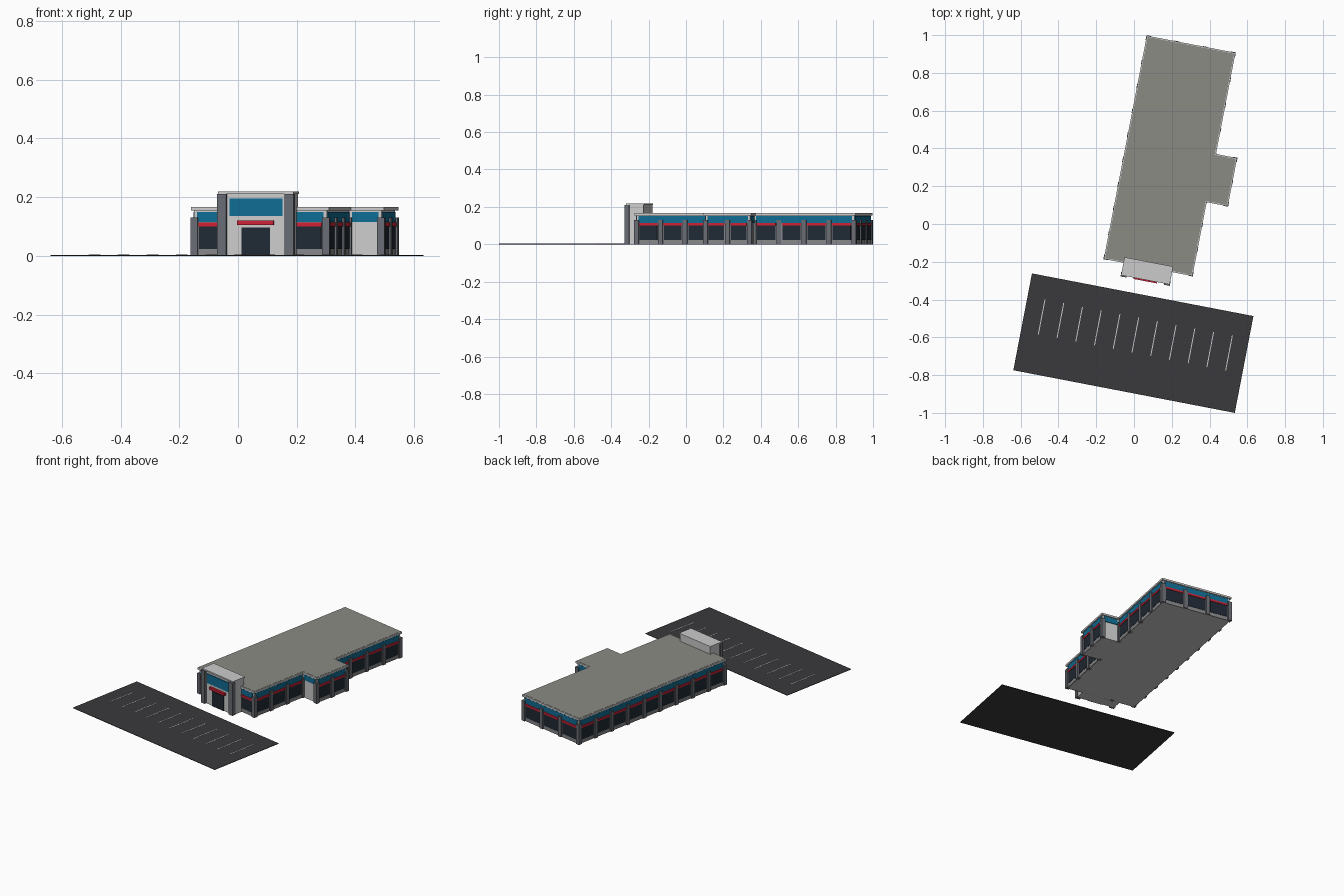
import bpy, bmesh, math
from mathutils import Matrix, Vector

if "Cube" in bpy.data.objects:
    bpy.data.objects.remove(bpy.data.objects["Cube"])

ROT = Matrix.Rotation(math.radians(-10.9), 4, 'Z')   # whole site is turned on the grid
parts = {}


def material(name, r, g, b):
    m = bpy.data.materials.new(name)
    m.diffuse_color = (r, g, b, 1)
    m.use_nodes = True
    m.node_tree.nodes["Principled BSDF"].inputs["Base Color"].default_value = m.diffuse_color
    return m


WALL = material("pale_wall", 0.52, 0.52, 0.52)
STONE = material("dark_stone", 0.14, 0.15, 0.17)
SILL = material("sill_grey", 0.24, 0.24, 0.25)
BLUE = material("blue", 0.005, 0.15, 0.29)
RED = material("red", 0.62, 0.015, 0.035)
GLASS = material("dark_glass", 0.014, 0.022, 0.034)
ROOF = material("roof_grey", 0.26, 0.26, 0.235)
ASPHALT = material("asphalt", 0.042, 0.042, 0.045)
PAINT = material("line_paint", 0.6, 0.6, 0.6)


def part(name, mat):
    return parts.setdefault(name, (bmesh.new(), mat))[0]


def box(name, mat, u0, u1, v0, v1, z0, z1):
    m = (Matrix.Translation(((u0 + u1) / 2, (v0 + v1) / 2, (z0 + z1) / 2))
         @ Matrix.Diagonal((abs(u1 - u0), abs(v1 - v0), z1 - z0, 1)))
    bmesh.ops.create_cube(part(name, mat), size=1, matrix=m)


def footprint(d):
    """Building outline, counter-clockwise, grown outwards by d."""
    u0, u1, u2 = -0.113 - d, 0.347 + d, 0.461 + d
    v0, v1, v2, v3 = -0.203 - d, 0.195 - d, 0.437 + d, 0.983 + d
    return [Vector(p) for p in ((u0, v0), (u1, v0), (u1, v1), (u2, v1),
                                (u2, v2), (u1, v2), (u1, v3), (u0, v3))]


def slab(name, mat, d, z0, z1):
    bm = part(name, mat)
    face = bm.faces.new([bm.verts.new((p.x, p.y, z0)) for p in footprint(d)])
    top = bmesh.ops.extrude_face_region(bm, geom=[face])["geom"]
    bmesh.ops.translate(bm, vec=(0, 0, z1 - z0),
                        verts=[g for g in top if isinstance(g, bmesh.types.BMVert)])
    bmesh.ops.recalc_face_normals(bm, faces=bm.faces)


# Main block and its flat roof
slab("building_walls", WALL, 0, 0, 0.155)
slab("roof_fascia", WALL, 0.009, 0.154, 0.166)
slab("roof_surface", ROOF, 0.003, 0.160, 0.1672)

# Facade bays: pilasters, sills, windows, red strips and the blue band
corners = footprint(0)
bays = [3, 3, 0, 2, 0, 4, 3, 9]
for i, n in enumerate(bays):
    p, q = corners[i], corners[(i + 1) % 8]
    length = (q - p).length
    t = (q - p).normalized()
    out = Vector((t.y, -t.x))

    def panel(name, mat, s0, s1, d0, d1, z0, z1):
        a, b = p + t * s0 + out * d0, p + t * s1 + out * d1
        box(name, mat, a.x, b.x, a.y, b.y, z0, z1)

    panel("blue_band", BLUE, 0.011, length - 0.011, -0.003, 0.004, 0.115, 0.150)
    if n == 0:
        continue
    step = length / n
    last = n if bays[(i + 1) % 8] else n + 1
    for k in range(last):
        s = k * step
        if k == 0:
            s0, s1 = -0.011, 0.014
        elif k == n:
            s0, s1 = length - 0.014, length + 0.011
        else:
            s0, s1 = s - 0.0125, s + 0.0125
        panel("pilasters", STONE, s0, s1, -0.014, 0.011, 0, 0.130)
    for k in range(n):
        a, b = k * step + 0.0125, (k + 1) * step - 0.0125
        panel("window_sills", SILL, a, b, -0.003, 0.003, 0, 0.115)
        panel("windows", GLASS, a + 0.006, b - 0.006, -0.003, 0.005, 0.024, 0.100)
        panel("red_strips", RED, a + 0.004, b - 0.004, -0.003, 0.008, 0.100, 0.113)

# Entrance tower, mirrored about its centre line
C = 0.115
box("entrance_tower", WALL, C - 0.128, C + 0.128, -0.272, -0.185, 0, 0.212)
box("entrance_cap", WALL, C - 0.131, C + 0.131, -0.279, -0.182, 0.210, 0.219)
for side in (-1, 1):
    box("entrance_pillars", STONE, C + side * 0.101, C + side * 0.133,
        -0.286, -0.262, 0, 0.211)
box("entrance_sign_panel", BLUE, C - 0.092, C + 0.092, -0.277, -0.265, 0.136, 0.196)
box("entrance_canopy", RED, C - 0.063, C + 0.063, -0.286, -0.265, 0.105, 0.121)
box("entrance_door", GLASS, C - 0.049, C + 0.049, -0.276, -0.265, 0, 0.097)

# Car park with painted bay lines
box("car_park", ASPHALT, -0.481, 0.713, -0.881, -0.359, 0, 0.003)
for k in range(11):
    u = -0.387 + k * 0.101
    box("parking_lines", PAINT, u - 0.0025, u + 0.0025, -0.67, -0.482, 0.002, 0.004)

# Turn every part into an object
for name, (bm, mat) in parts.items():
    bm.transform(ROT)
    mesh = bpy.data.meshes.new(name)
    bm.to_mesh(mesh)
    bm.free()
    mesh.materials.append(mat)
    bpy.context.collection.objects.link(bpy.data.objects.new(name, mesh))
